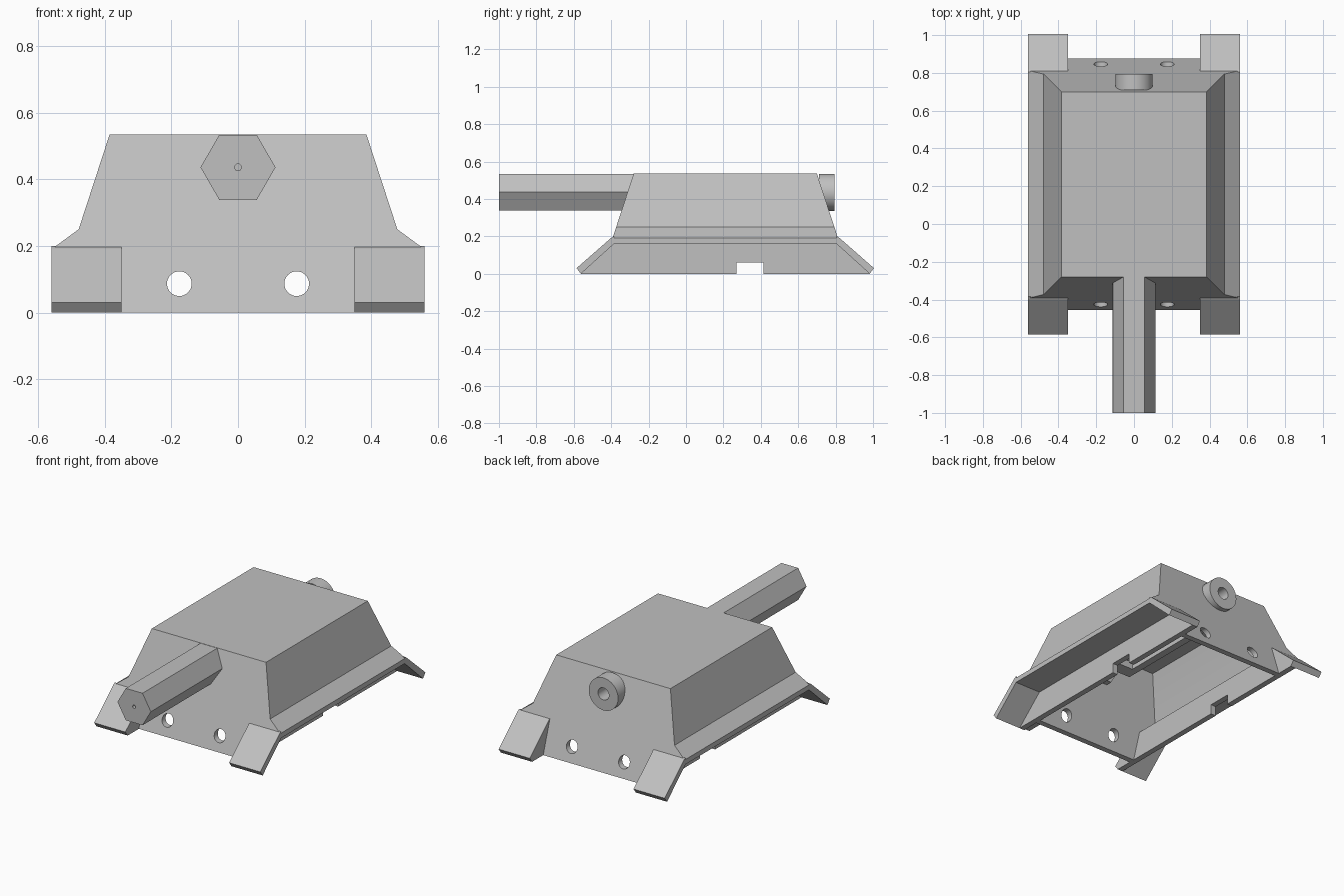
import bpy, bmesh, math
from mathutils import Matrix, Vector

cube = bpy.data.objects.get("Cube")
if cube:
    bpy.data.objects.remove(cube, do_unlink=True)

grey = bpy.data.materials.new("plain grey")
grey.use_nodes = True
grey.diffuse_color = (0.53, 0.53, 0.53, 1)
grey.node_tree.nodes["Principled BSDF"].inputs["Base Color"].default_value = (0.53, 0.53, 0.53, 1)

MID_Y = 0.21      # centre of the hull along its length
HALF_L = 0.665    # half length of the hull at the ground
LEAN = 0.327      # inward lean of the end walls
AXIS_Z = 0.436    # height of the barrel axis
ROOF_Z = 0.535


def finish(bm, name):
    bmesh.ops.recalc_face_normals(bm, faces=bm.faces)
    mesh = bpy.data.meshes.new(name)
    bm.to_mesh(mesh)
    bm.free()
    obj = bpy.data.objects.new(name, mesh)
    obj.data.materials.append(grey)
    bpy.context.collection.objects.link(obj)
    return obj


def loft(name, levels, inset=0.0):
    """Stack of rectangles (z, half width) whose ends follow the leaning end walls."""
    bm = bmesh.new()
    rings = []
    for z, hx in levels:
        hy = HALF_L - LEAN * z - inset
        rings.append([bm.verts.new((sx * hx, MID_Y + sy * hy, z))
                      for sx, sy in ((-1, -1), (1, -1), (1, 1), (-1, 1))])
    for a, b in zip(rings, rings[1:]):
        for i in range(4):
            j = (i + 1) % 4
            bm.faces.new((a[i], a[j], b[j], b[i]))
    bm.faces.new(rings[0])
    bm.faces.new(rings[-1])
    return finish(bm, name)


def extrude_x(name, profile, x0, x1):
    """Side profile (y, z) extruded from x0 to x1."""
    bm = bmesh.new()
    face = bm.faces.new([bm.verts.new((x0, y, z)) for y, z in profile])
    new = bmesh.ops.extrude_face_region(bm, geom=[face])["geom"]
    bmesh.ops.translate(bm, vec=(x1 - x0, 0, 0),
                        verts=[v for v in new if isinstance(v, bmesh.types.BMVert)])
    return finish(bm, name)


def box(name, x0, x1, y0, y1, z0, z1):
    return extrude_x(name, [(y0, z0), (y1, z0), (y1, z1), (y0, z1)], x0, x1)


def rod(name, x, z, y0, y1, radius, sides=32):
    """Cylinder or prism lying along y."""
    bm = bmesh.new()
    bmesh.ops.create_cone(bm, cap_ends=True, segments=sides, radius1=radius,
                          radius2=radius, depth=y1 - y0)
    # Put a corner on the x axis so that a hexagon has a flat top
    first = Vector(min((v.co for v in bm.verts), key=lambda c: (c.y ** 2, -c.x)))
    turn = Matrix.Rotation(-math.atan2(first.y, first.x), 4, "Z")
    if sides == 6 and abs(first.y) < 1e-4 and abs(first.x) < radius * 0.99:
        turn = Matrix.Rotation(math.pi / 6, 4, "Z")
    elif sides == 6 and abs(first.y) > 1e-4:
        turn = Matrix.Rotation(math.pi / 6, 4, "Z")
    place = Matrix.Translation((x, (y0 + y1) / 2, z)) @ Matrix.Rotation(math.pi / 2, 4, "X")
    bmesh.ops.transform(bm, matrix=place @ turn, verts=bm.verts)
    return finish(bm, name)


def activate(obj):
    bpy.ops.object.select_all(action="DESELECT")
    obj.select_set(True)
    bpy.context.view_layer.objects.active = obj


def cut(obj, cutter, keep=False):
    cutter.hide_render = True
    activate(obj)
    mod = obj.modifiers.new("cut", "BOOLEAN")
    mod.operation = "DIFFERENCE"
    mod.solver = "EXACT"
    mod.object = cutter
    bpy.ops.object.modifier_apply(modifier=mod.name)
    if not keep:
        bpy.data.objects.remove(cutter, do_unlink=True)


# Hollow hull with an overhanging skirt along each side
hull = loft("hull", [(0, 0.385), (0.16, 0.385), (0.16, 0.56), (0.19, 0.56),
                     (0.25, 0.478), (ROOF_Z, 0.385)])
cut(hull, loft("cavity", [(-0.05, 0.35), (0.16, 0.35), (0.20, 0.45),
                          (0.25, 0.44), (0.5, 0.355)], inset=0.035))

# Round holes through both end walls
for side in (-1, 1):
    cut(hull, rod("end_hole", side * 0.176, 0.087, -0.7, 1.1, 0.037))

# Notches in the lower side walls
cut(hull, box("notch", -0.5, 0.5, 0.27, 0.415, -0.05, 0.06))

# Rail under the roof, open along its underside
rail = box("roof_rail", -0.1, 0.1, -0.16, 0.66, 0.34, 0.51)
cut(rail, box("rail_slot", -0.055, 0.055, -0.08, 0.58, 0.3, 0.385))

# Hexagonal barrel with a tiny bore
barrel = rod("barrel", 0, AXIS_Z, -1, -0.27, 0.1125, sides=6)
cut(barrel, rod("muzzle_bore", 0, AXIS_Z, -1.1, -0.9, 0.01, sides=16))

# Ring on the back wall, bored into the hull
ring = rod("back_ring", 0, AXIS_Z - 0.001, 0.71, 0.795, 0.099)
bore = rod("ring_bore", 0, AXIS_Z, 0.5, 0.9, 0.037)
for part in (hull, rail):
    cut(part, bore, keep=True)
cut(ring, bore)

# Sloping corner flaps, each with a thin gusset back to the end wall
FLAP = [(-0.385, 0.2), (-0.40, 0.192), (-0.585, 0.03), (-0.562, 0), (-0.385, 0.16)]
GUSSET = [(-0.385, 0.16), (-0.562, 0), (-0.44, 0)]
for end, back in (("front", False), ("back", True)):
    for side, sx in (("left", 1), ("right", -1)):
        for part, profile, outer in (("flap", FLAP, 0.56), ("gusset", GUSSET, 0.385)):
            pts = [(2 * MID_Y - y if back else y, z) for y, z in profile]
            extrude_x(f"{end}_{side}_{part}", pts, sx * 0.35, sx * outer)

# Smooth the round surfaces only
for obj in (hull, ring, rail, barrel):
    activate(obj)
    bpy.ops.object.shade_smooth_by_angle(angle=math.radians(20))
